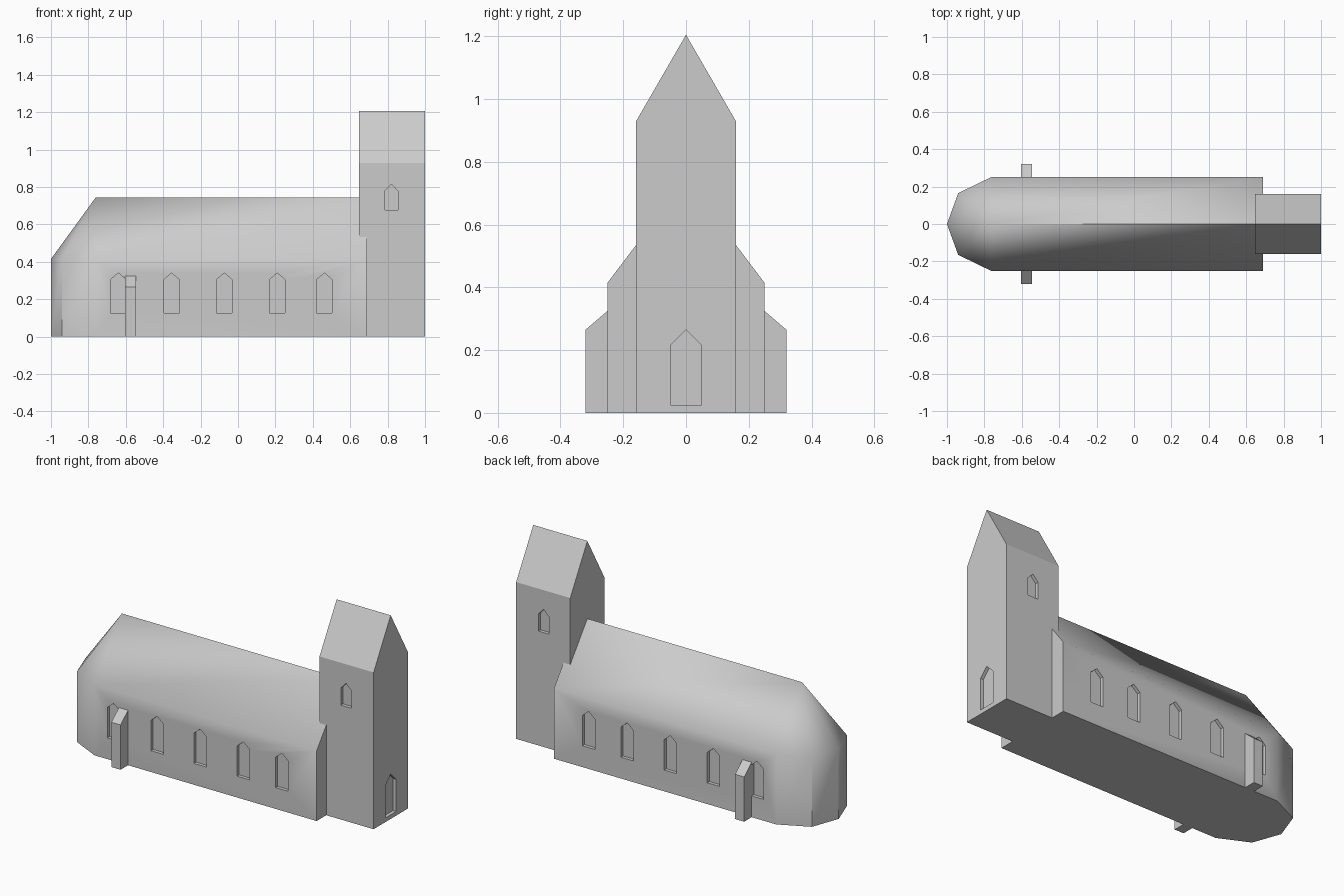
import bpy, bmesh, math

if "Cube" in bpy.data.objects:
    bpy.data.objects.remove(bpy.data.objects["Cube"])

stone = bpy.data.materials.new("light grey stone")
stone.diffuse_color = (0.6, 0.6, 0.6, 1)
stone.use_nodes = True
stone.node_tree.nodes["Principled BSDF"].inputs["Base Color"].default_value = stone.diffuse_color


def make_object(name, bm):
    bmesh.ops.recalc_face_normals(bm, faces=bm.faces)
    mesh = bpy.data.meshes.new(name)
    bm.to_mesh(mesh)
    bm.free()
    mesh.materials.append(stone)
    ob = bpy.data.objects.new(name, mesh)
    bpy.context.collection.objects.link(ob)
    return ob


def add_prism(bm, profile, axis, a, b):
    """Extrude a closed (u, z) profile along x or y from a to b."""
    place = (lambda t, u, z: (t, u, z)) if axis == "x" else (lambda t, u, z: (u, t, z))
    ends = [[bm.verts.new(place(t, u, z)) for u, z in profile] for t in (a, b)]
    for ring in ends:
        bm.faces.new(ring)
    n = len(profile)
    for i in range(n):
        j = (i + 1) % n
        bm.faces.new((ends[0][i], ends[0][j], ends[1][j], ends[1][i]))


def pointed(c, half, bottom, spring, top):
    """House-shaped outline used for openings and the tower."""
    return [(c - half, bottom), (c + half, bottom), (c + half, spring),
            (c, top), (c - half, spring)]


def carve(target, bm):
    cutter = make_object("cutter", bm)
    cutter.hide_render = True
    mod = target.modifiers.new("openings", "BOOLEAN")
    mod.operation = "DIFFERENCE"
    mod.solver = "EXACT"
    mod.object = cutter
    bpy.ops.object.select_all(action="DESELECT")
    bpy.context.view_layer.objects.active = target
    target.select_set(True)
    bpy.ops.object.modifier_apply(modifier=mod.name)
    bpy.data.objects.remove(cutter)


DEPTH = 0.02

# Nave with pitched roof and faceted apse
bm = bmesh.new()
plan = [(0.69, -0.25), (0.69, 0.25), (-0.765, 0.25), (-0.94, 0.165),
        (-1, 0), (-0.94, -0.165), (-0.765, -0.25)]
floor = [bm.verts.new((x, y, 0)) for x, y in plan]
eave = [bm.verts.new((x, y, 0.415)) for x, y in plan]
apex = bm.verts.new((-0.76, 0, 0.745))
gable = bm.verts.new((0.69, 0, 0.745))
bm.faces.new(floor)
bm.faces.new((floor[0], floor[1], eave[1], gable, eave[0]))
for i in range(1, 7):
    j = (i + 1) % 7
    bm.faces.new((floor[i], floor[j], eave[j], eave[i]))
for i in range(2, 6):
    bm.faces.new((eave[i], eave[i + 1], apex))
bm.faces.new((eave[1], eave[2], apex, gable))
bm.faces.new((eave[6], eave[0], gable, apex))
nave = make_object("nave", bm)

# Nave window recesses on both sides
bm = bmesh.new()
for x in (-0.64, -0.355, -0.073, 0.21, 0.462):
    for s in (-1, 1):
        add_prism(bm, pointed(x, 0.041, 0.126, 0.305, 0.34), "y",
                  s * (0.25 - DEPTH), s * 0.3)
carve(nave, bm)

# Tower with saddle roof
bm = bmesh.new()
add_prism(bm, pointed(0, 0.16, 0, 0.928, 1.205), "x", 0.646, 1.0)
tower = make_object("tower", bm)

# Tower windows and door recess
bm = bmesh.new()
for s in (-1, 1):
    add_prism(bm, pointed(0.82, 0.035, 0.677, 0.778, 0.815), "y",
              s * (0.16 - DEPTH), s * 0.2)
add_prism(bm, pointed(0, 0.05, 0.025, 0.215, 0.265), "x", 1 - DEPTH, 1.05)
carve(tower, bm)

# Buttresses with sloping caps
for s, side in ((-1, "front"), (1, "back")):
    bm = bmesh.new()
    add_prism(bm, [(s * 0.22, 0), (s * 0.32, 0), (s * 0.32, 0.265),
                   (s * 0.25, 0.325), (s * 0.22, 0.35)], "x", -0.605, -0.545)
    make_object(side + "_buttress", bm)

# Smooth apse roof, crisp wall edges
bpy.ops.object.select_all(action="DESELECT")
nave.select_set(True)
bpy.context.view_layer.objects.active = nave
bpy.ops.object.shade_smooth_by_angle(angle=math.radians(38))
